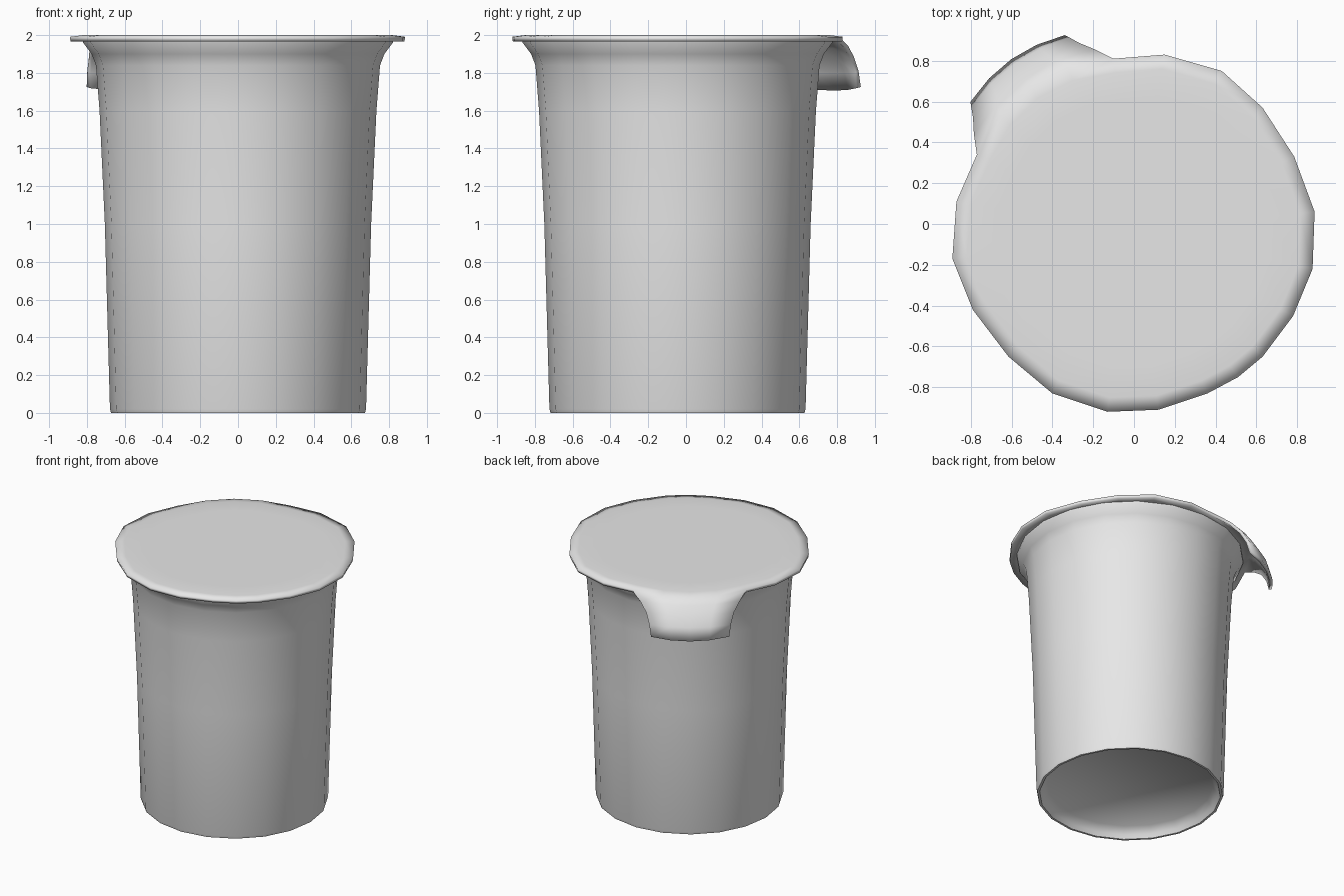
import bpy, bmesh, math
from mathutils import Vector

if "Cube" in bpy.data.objects:
    bpy.data.objects.remove(bpy.data.objects["Cube"])

# Single light grey material
grey = bpy.data.materials.new("light_grey")
grey.use_nodes = True
grey.diffuse_color = (0.8, 0.8, 0.8, 1)
grey.node_tree.nodes["Principled BSDF"].inputs["Base Color"].default_value = (0.8, 0.8, 0.8, 1)

CY = -0.045  # the pot sits slightly forward because the tab sticks out behind


def finish(bm, name, angle):
    mesh = bpy.data.meshes.new(name)
    bm.to_mesh(mesh)
    bm.free()
    mesh.materials.append(grey)
    obj = bpy.data.objects.new(name, mesh)
    bpy.context.collection.objects.link(obj)
    bpy.ops.object.select_all(action='DESELECT')
    obj.select_set(True)
    bpy.context.view_layer.objects.active = obj
    bpy.ops.object.shade_smooth_by_angle(angle=math.radians(angle))
    return obj


def bridge(bm, a, b, closed=True):
    n = len(a)
    for i in range(n if closed else n - 1):
        j = (i + 1) % n
        bm.faces.new((a[i], a[j], b[j], b[i]))


# Pot: tapered wall, flared lip, recessed underside (radius, height)
profile = [(0.60, 0.08), (0.64, 0.03), (0.655, 0.0), (0.672, 0.0), (0.678, 0.02),
           (0.705, 1.0), (0.733, 1.6), (0.752, 1.84), (0.775, 1.90), (0.82, 1.96), (0.82, 1.975)]
SIDES = 20
bm = bmesh.new()
rings = []
for r, z in profile:
    rings.append([bm.verts.new((r * math.cos(math.tau * i / SIDES),
                                CY + r * math.sin(math.tau * i / SIDES), z)) for i in range(SIDES)])
for a, b in zip(rings, rings[1:]):
    bridge(bm, a, b)
bm.faces.new(rings[0][::-1])
bm.faces.new(rings[-1])
bmesh.ops.recalc_face_normals(bm, faces=bm.faces)
finish(bm, "pot", 60)

# Lid: hand-cut foil outline, from one side of the pull tab round to the other
outline = [(-0.77, 0.34), (-0.87, 0.11), (-0.89, -0.17), (-0.79, -0.42), (-0.615, -0.65),
           (-0.40, -0.83), (-0.13, -0.92), (0.12, -0.91), (0.36, -0.83), (0.51, -0.75),
           (0.63, -0.65), (0.78, -0.45), (0.875, -0.22), (0.885, 0.06), (0.785, 0.33),
           (0.63, 0.57), (0.43, 0.75), (0.15, 0.83), (-0.10, 0.81)]
centre = Vector((0, CY, 0))
out = Vector((-0.577, 0.817, 0))     # direction the tab points
side = Vector((0.817, 0.577, 0))     # across the tab
steps = [-1, -0.5, 0, 0.5, 1]


def tab_row(dist, bulge, half, z, drop=0.0):
    return [centre + out * (dist + bulge * (1 - s * s)) + side * (half * s)
            + Vector((0, 0, z - drop * (1 - s * s))) for s in steps]


neck = tab_row(0.758, 0.125, 0.41, 1.988)
edge = [Vector((x, y, 1.991)) for x, y in outline] + neck[3:0:-1]

bm = bmesh.new()
rim = [bm.verts.new(p) for p in edge]
prev = rim
for scale in (0.92, 0.75):
    ring = []
    for p in edge:
        q = centre + (p - centre) * scale
        ring.append(bm.verts.new((q.x, q.y, 2.0)))
    bridge(bm, prev, ring)
    prev = ring
bm.faces.new(prev)

# Pull tab: rows bending out from the lid and down
last = [rim[0]] + rim[:-4:-1] + [rim[len(outline) - 1]]
for row in ((0.85, 0.075, 0.36, 1.945), (0.92, 0.045, 0.316, 1.885),
            (0.965, 0.05, 0.295, 1.81), (0.988, 0.055, 0.283, 1.725, 0.012)):
    verts = [bm.verts.new(p) for p in tab_row(*row)]
    bridge(bm, last, verts, closed=False)
    last = verts
bmesh.ops.recalc_face_normals(bm, faces=bm.faces)
bm.normal_update()
if sum(f.normal.z for f in bm.faces) < 0:
    bmesh.ops.reverse_faces(bm, faces=bm.faces)
lid = finish(bm, "lid_with_tab", 50)
thick = lid.modifiers.new("foil_thickness", 'SOLIDIFY')
thick.thickness = 0.024
thick.offset = -1
# Keep the foil edge crisp after thickening
lid.modifiers.move(len(lid.modifiers) - 1, 0)
